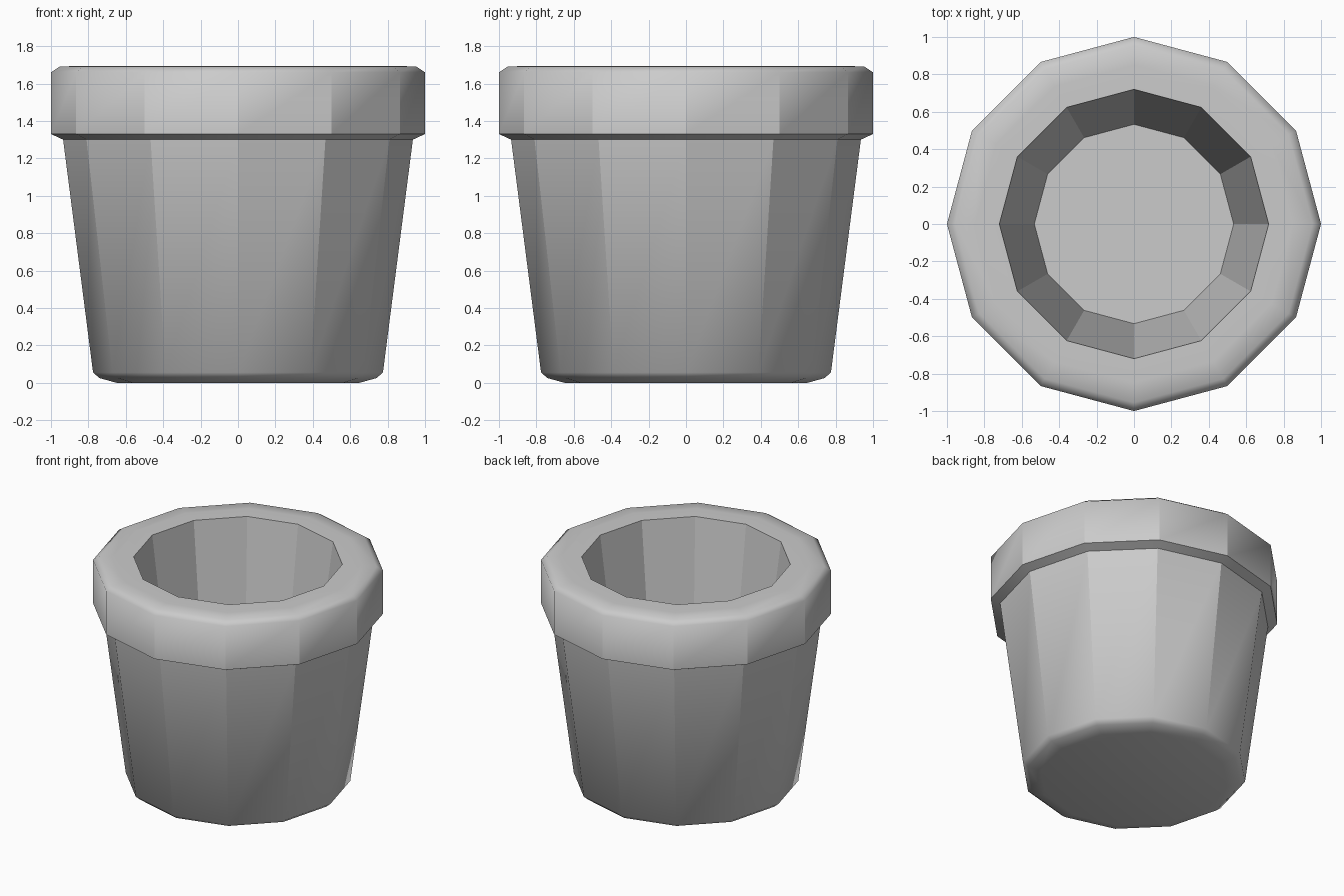
import bpy, bmesh
from math import cos, sin, pi

if "Cube" in bpy.data.objects:
    bpy.data.objects.remove(bpy.data.objects["Cube"])

SIDES = 12
# Radius, height, and whether the ring is a crisp edge (bottom, out and over the rim, down inside)
PROFILE = [
    (0.65, 0.0, False), (0.74, 0.025, False), (0.775, 0.055, False),
    (0.935, 1.30, True), (1.0, 1.33, True),
    (1.0, 1.66, False), (0.955, 1.69, False), (0.85, 1.695, False),
    (0.72, 1.695, True), (0.533, 0.25, True),
]

bm = bmesh.new()
rings = [[bm.verts.new((r * cos(2 * pi * i / SIDES), r * sin(2 * pi * i / SIDES), z))
          for i in range(SIDES)] for r, z, _ in PROFILE]

# Walls between rings
for a, b in zip(rings, rings[1:]):
    for i in range(SIDES):
        j = (i + 1) % SIDES
        bm.faces.new((a[i], a[j], b[j], b[i]))

# Underside and inner floor
bm.faces.new(rings[0][::-1])
bm.faces.new(rings[-1])

# Smooth over the bevels, crisp vertical facets
for f in bm.faces:
    f.smooth = True
for (_, _, crisp), ring in zip(PROFILE, rings):
    for i in range(SIDES):
        bm.edges.get((ring[i], ring[(i + 1) % SIDES])).smooth = not crisp
for e in bm.edges:
    if abs(e.verts[0].co.z - e.verts[1].co.z) > 0.2:
        e.smooth = False

mesh = bpy.data.meshes.new("flower_pot")
bm.to_mesh(mesh)
bm.free()
pot = bpy.data.objects.new("flower_pot", mesh)
bpy.context.collection.objects.link(pot)
